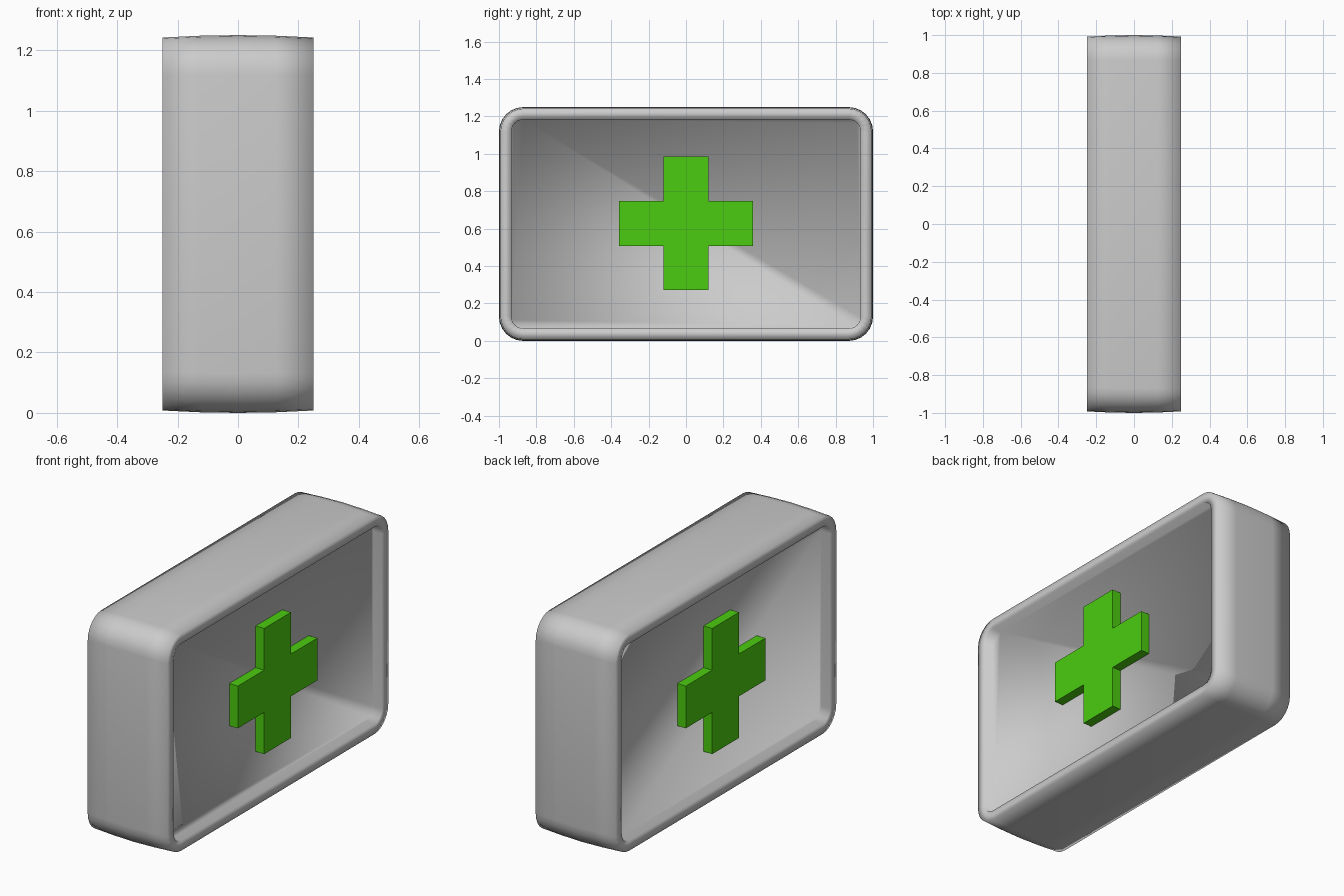
import bpy, bmesh, math

if "Cube" in bpy.data.objects:
    bpy.data.objects.remove(bpy.data.objects["Cube"])

MID_Z = 0.625


def rounded_rect(half_y, half_z, radius, segments=6):
    """Outline in the YZ plane, counter-clockwise seen from +x."""
    points = []
    for i, (sy, sz) in enumerate([(1, 1), (-1, 1), (-1, -1), (1, -1)]):
        for k in range(segments + 1):
            a = math.pi / 2 * (i + k / segments)
            points.append((sy * (half_y - radius) + radius * math.cos(a),
                           MID_Z + sz * (half_z - radius) + radius * math.sin(a)))
    return points


def mesh_object(name, bm):
    bmesh.ops.recalc_face_normals(bm, faces=bm.faces)
    mesh = bpy.data.meshes.new(name)
    bm.to_mesh(mesh)
    bm.free()
    obj = bpy.data.objects.new(name, mesh)
    bpy.context.collection.objects.link(obj)
    return obj


# Case: slightly bulged shell with a flat rim and a recessed panel on each side
# Each ring is (x, inset from the outer size, corner radius)
half = [(0.0, 0.0, 0.13), (0.125, 0.002, 0.13), (0.25, 0.008, 0.125),
        (0.25, 0.066, 0.065), (0.195, 0.068, 0.06)]
sections = [(-x, i, r) for x, i, r in reversed(half[1:])] + half
bm = bmesh.new()
rings = []
for x, inset, radius in sections:
    outline = rounded_rect(1.0 - inset, 0.625 - inset, radius)
    rings.append([bm.verts.new((x, y, z)) for y, z in outline])
for a, b in zip(rings, rings[1:]):
    for i in range(len(a)):
        j = (i + 1) % len(a)
        bm.faces.new((a[i], a[j], b[j], b[i]))
bm.faces.new(rings[0])
bm.faces.new(rings[-1])
for face in bm.faces:
    face.smooth = True
mesh_object("case", bm)

# Green crosses: flat plates standing in each recess
green = bpy.data.materials.new("green")
green.diffuse_color = (0.07, 0.6, 0.005, 1.0)
green.use_nodes = True
green.node_tree.nodes["Principled BSDF"].inputs["Base Color"].default_value = green.diffuse_color
w, l = 0.12, 0.357
quarter = [(l, -w), (l, w), (w, w)]
for side, name in ((1, "right_cross"), (-1, "left_cross")):
    bm = bmesh.new()
    verts = []
    for turn in range(4):
        c, s = round(math.cos(turn * math.pi / 2)), round(math.sin(turn * math.pi / 2))
        for y, z in quarter:
            verts.append(bm.verts.new((side * 0.194, y * c - z * s, MID_Z + 0.003 + y * s + z * c)))
    base = bm.faces.new(verts)
    ext = bmesh.ops.extrude_face_region(bm, geom=[base], use_keep_orig=True)
    moved = [g for g in ext["geom"] if isinstance(g, bmesh.types.BMVert)]
    bmesh.ops.translate(bm, verts=moved, vec=(side * 0.055, 0, 0))
    mesh_object(name, bm).data.materials.append(green)
